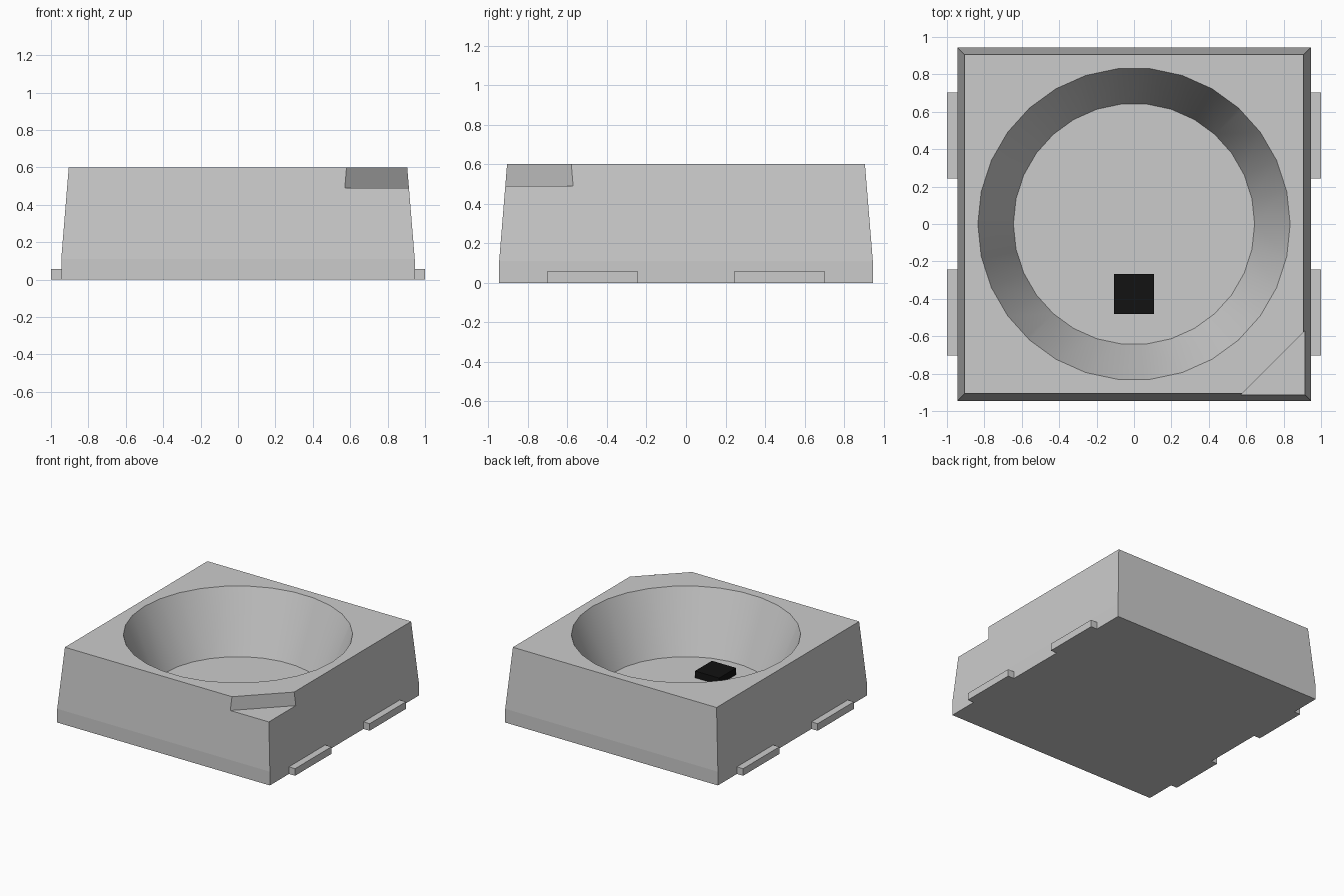
import bpy, bmesh, math

old = bpy.data.objects.get("Cube")
if old:
    bpy.data.objects.remove(old, do_unlink=True)


def material(name, rgb):
    m = bpy.data.materials.new(name)
    m.use_nodes = True
    col = (*rgb, 1.0)
    m.diffuse_color = col
    for n in m.node_tree.nodes:
        if n.type == 'BSDF_PRINCIPLED':
            n.inputs["Base Color"].default_value = col
    return m


GREY = material("light grey", (0.6, 0.6, 0.6))
BLACK = material("chip black", (0.006, 0.006, 0.006))


def loft(name, rings, mat, smooth_sides=False):
    """Closed solid through stacked rings of points, bottom to top."""
    bm = bmesh.new()
    loops = [[bm.verts.new(p) for p in ring] for ring in rings]
    n = len(loops[0])
    for low, high in zip(loops, loops[1:]):
        for i in range(n):
            j = (i + 1) % n
            face = bm.faces.new((low[i], low[j], high[j], high[i]))
            face.smooth = smooth_sides
    bm.faces.new(loops[0][::-1])
    bm.faces.new(loops[-1])
    bmesh.ops.recalc_face_normals(bm, faces=bm.faces)
    mesh = bpy.data.meshes.new(name)
    bm.to_mesh(mesh)
    bm.free()
    mesh.materials.append(mat)
    ob = bpy.data.objects.new(name, mesh)
    bpy.context.collection.objects.link(ob)
    return ob


def rect(x0, x1, y0, y1, z):
    return [(x0, y0, z), (x1, y0, z), (x1, y1, z), (x0, y1, z)]


def square(h, z):
    return rect(-h, h, -h, h, z)


def circle(r, z, n=30):
    return [(r * math.cos(math.tau * i / n), r * math.sin(math.tau * i / n), z)
            for i in range(n)]


def box(name, x0, x1, y0, y1, z0, z1, mat):
    return loft(name, [rect(x0, x1, y0, y1, z) for z in (z0, z1)], mat)


def cut(target, cutter):
    cutter.hide_render = True
    mod = target.modifiers.new("cut", 'BOOLEAN')
    mod.operation = 'DIFFERENCE'
    mod.solver = 'EXACT'
    mod.object = cutter
    bpy.context.view_layer.objects.active = target
    bpy.ops.object.modifier_apply(modifier=mod.name)
    bpy.data.objects.remove(cutter, do_unlink=True)


# Housing: short straight base, then tapered walls
TOP, FLOOR = 0.6, 0.12
housing = loft("housing", [square(0.945, 0), square(0.945, 0.11), square(0.905, TOP)], GREY)

# Conical reflector bowl, extended above the top along the same slope
slope = (0.835 - 0.645) / (TOP - FLOOR)
bowl = loft("bowl_cutter", [circle(0.645, FLOOR), circle(0.835 + slope * 0.1, TOP + 0.1)],
            GREY, smooth_sides=True)
cut(housing, bowl)

# Corner marker notch
edge, far = 1.485, 1.2
tri = [(edge - far, -far), (far, -far), (far, far - edge)]
notch = loft("notch_cutter", [[(x, y, z) for x, y in tri] for z in (0.49, 0.8)], GREY)
cut(housing, notch)

# Four side leads
for sx, side in ((1, "left"), (-1, "right")):
    for sy, end in ((-1, "front"), (1, "back")):
        xs = sorted((sx * 0.93, sx * 1.0))
        ys = sorted((sy * 0.243, sy * 0.703))
        box(f"lead_{end}_{side}", *xs, *ys, 0, 0.057, GREY)

# Chip on the bowl floor
box("chip", -0.107, 0.107, -0.482, -0.268, FLOOR - 0.005, 0.175, BLACK)
